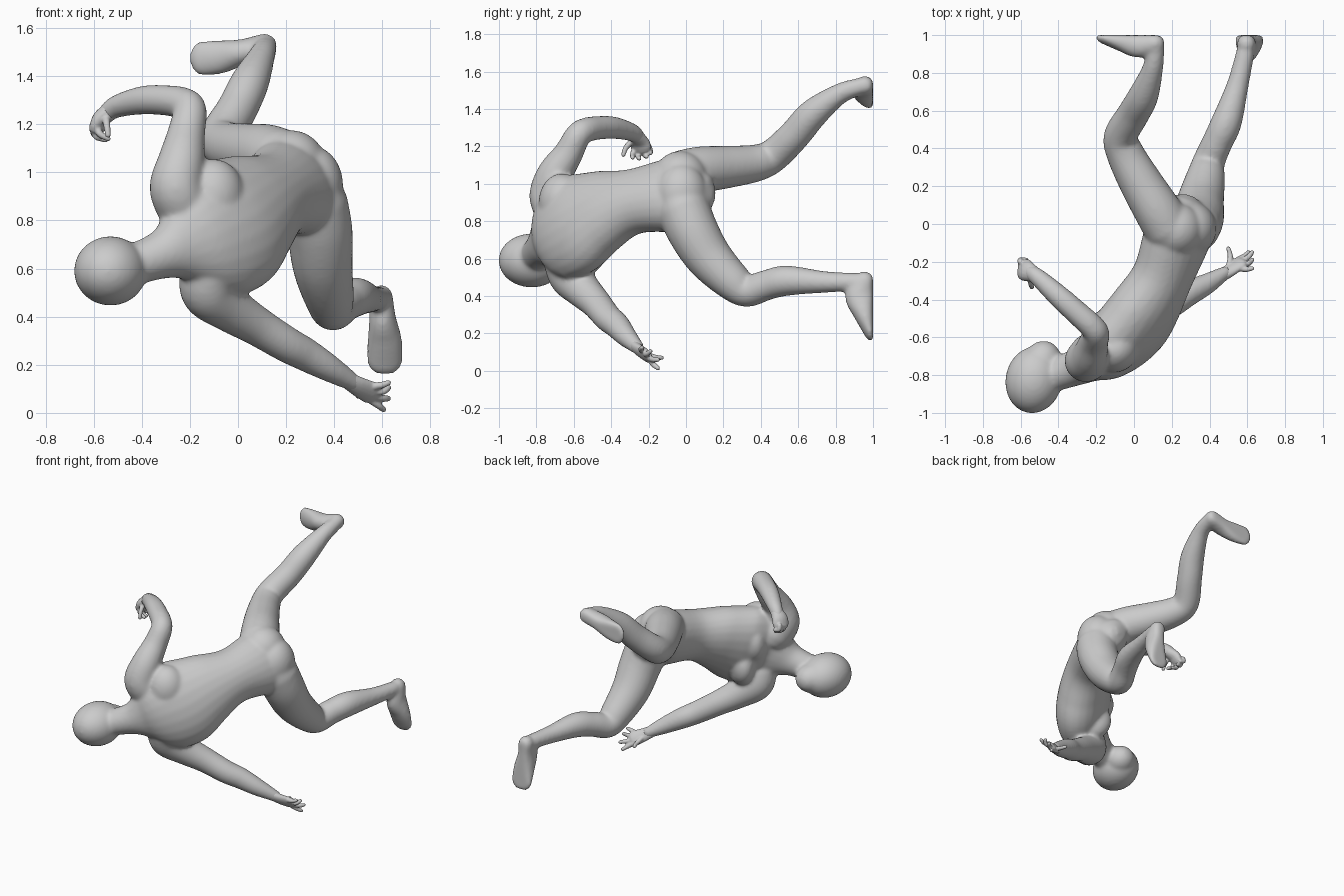
import bpy, bmesh, math
from mathutils import Vector, Matrix


def catmull(a, b, c, d, t):
    return [0.5 * (2*q + (r-p)*t + (2*p-5*q+4*r-s)*t*t + (3*q-p-3*r+s)*t**3)
            for p, q, r, s in zip(a, b, c, d)]


def loft(bm, pts, ref, ref2=None, steps=6, n=24, ymax=None):
    """Round-ended tube through (x, y, z, half_width, half_depth) sections."""
    pts = [tuple(p) if len(p) == 5 else tuple(p) + (p[3],) for p in pts]
    ext = [pts[0]] + pts + [pts[-1]]
    secs = []
    for i in range(len(pts) - 1):
        secs += [catmull(*ext[i:i+4], k / steps) for k in range(steps)]
    secs.append(list(pts[-1]))
    m = len(secs)
    frames = []
    for i, s in enumerate(secs):
        t = (Vector(secs[min(i+1, m-1)][:3]) - Vector(secs[max(i-1, 0)][:3])).normalized()
        r = Vector(ref).lerp(Vector(ref2 or ref), i / (m - 1))
        a = (r - t * r.dot(t)).normalized()
        frames.append((Vector(s[:3]), t, a, t.cross(a), s[3], s[4]))

    def cap(f, sign):
        c, t, a, b, ra, rb = f
        out = []
        for k in (1, 2, 3):
            g = k * math.pi / 2 / 3.4
            out.append((c + t * sign * math.sin(g) * (ra + rb) * 0.5, t, a, b,
                        ra * math.cos(g), rb * math.cos(g)))
        return out
    frames = cap(frames[0], -1)[::-1] + frames + cap(frames[-1], 1)
    rings = []
    for c, t, a, b, ra, rb in frames:
        ring = []
        for k in range(n):
            g = 2 * math.pi * k / n
            p = c + a * ra * math.cos(g) + b * rb * math.sin(g)
            if ymax is not None:
                p.y = min(p.y, ymax)
            ring.append(bm.verts.new(p))
        rings.append(ring)
    for r0, r1 in zip(rings, rings[1:]):
        for k in range(n):
            bm.faces.new((r0[k], r0[(k+1) % n], r1[(k+1) % n], r1[k]))
    bm.faces.new(rings[0][::-1])
    bm.faces.new(rings[-1])


def blob(bm, loc, radii, rot_z=0.0):
    mat = Matrix.Translation(loc) @ Matrix.Rotation(rot_z, 4, 'Z') @ Matrix.Diagonal((*radii, 1))
    bmesh.ops.create_icosphere(bm, subdivisions=4, radius=1, matrix=mat)


def finish(bm, name, voxel, smooth):
    bmesh.ops.recalc_face_normals(bm, faces=bm.faces)
    me = bpy.data.meshes.new(name)
    bm.to_mesh(me)
    bm.free()
    ob = bpy.data.objects.new(name, me)
    bpy.context.collection.objects.link(ob)
    rm = ob.modifiers.new("fuse", 'REMESH')
    rm.mode = 'VOXEL'
    rm.voxel_size = voxel
    rm.use_smooth_shade = True
    sm = ob.modifiers.new("soften", 'SMOOTH')
    sm.factor = 0.5
    sm.iterations = smooth
    return ob


body = bmesh.new()
# torso, pelvis to neck
loft(body, [(.25, .0, .94, .185, .135), (.225, -.08, .94, .212, .16), (.15, -.28, .905, .183, .155),
            (.06, -.44, .85, .24, .17), (-.03, -.57, .785, .29, .175), (-.13, -.675, .74, .265, .15),
            (-.22, -.72, .70, .18, .115), (-.31, -.76, .66, .105, .097), (-.45, -.81, .61, .084, .084)],
     (-.6, 0, .76), (-.3, -.2, .93))
# shoulder blades and chest muscles
blob(body, (-.10, -.665, .90), (.13, .12, .155), .5)
blob(body, (.0, -.62, .63), (.10, .11, .14))
blob(body, (-.12, -.575, .83), (.09, .14, .15), .9)
blob(body, (-.06, -.53, .66), (.09, .14, .14), .9)
# head and jaw
blob(body, (-.53, -.825, .59), (.15, .178, .144), -.2)
blob(body, (-.485, -.73, .595), (.10, .113, .097), -.3)
# buttocks
blob(body, (.305, -.025, .945), (.132, .14, .165))
blob(body, (.22, -.03, 1.03), (.145, .145, .145))
# right arm, raised
loft(body, [(-.22, -.69, .86, .12), (-.255, -.725, .94, .113), (-.235, -.70, 1.05, .097),
            (-.215, -.63, 1.16, .079), (-.20, -.58, 1.255, .07), (-.225, -.54, 1.285, .067),
            (-.29, -.48, 1.298, .064), (-.39, -.39, 1.30, .06), (-.50, -.29, 1.275, .048),
            (-.545, -.255, 1.245, .04)], (.6, -.7, .2))
# left arm, reaching down
loft(body, [(-.12, -.64, .58, .12), (-.12, -.615, .505, .117), (-.03, -.55, .43, .097), (.08, -.48, .36, .082),
            (.2, -.42, .286, .075), (.28, -.37, .243, .07), (.38, -.32, .185, .057),
            (.48, -.26, .125, .037)], (.3, .3, 1))
# right leg
loft(body, [(.18, -.02, 1.05, .13), (.12, .08, 1.075, .125), (.035, .22, 1.09, .114), (-.045, .37, 1.11, .1),
            (-.07, .465, 1.15, .09), (-.005, .58, 1.26, .085), (.05, .68, 1.375, .08),
            (.098, .82, 1.48, .056), (.115, .93, 1.52, .047)], (1, 0, 0))
# left leg
loft(body, [(.315, -.015, .87, .142), (.34, .035, .75, .137), (.352, .12, .61, .125), (.378, .24, .485, .105),
            (.395, .325, .428, .087), (.44, .43, .458, .081), (.49, .54, .482, .081),
            (.55, .74, .475, .058), (.59, .91, .475, .049)], (1, 0, 0))
# right foot, sole on the rear plane
loft(body, [(.11, .955, 1.525, .052, .055), (.02, .945, 1.50, .054, .065),
            (-.07, .965, 1.48, .070, .05), (-.15, .985, 1.473, .072, .036)], (0, 0, 1), ymax=1)
# left foot
loft(body, [(.595, .955, .48, .050, .055), (.60, .93, .40, .055, .08),
            (.61, .955, .30, .072, .057), (.61, .985, .21, .074, .037)], (1, 0, 0), ymax=1)
finish(body, "body", .011, 11)


def hand(name, palm, ref, fingers, r=.0135):
    bm = bmesh.new()
    loft(bm, palm, ref, n=16)
    for f in fingers:
        loft(bm, [(*p, r * s) for p, s in zip(f, (1.25, 1.1, .9))], (.3, .5, .8), n=10, steps=4)
    finish(bm, name, .0055, 3)


# hands: palm sections, then knuckle, joint and tip of each finger
hand("left_hand", [(.45, -.28, .14, .036, .032), (.50, -.25, .11, .044, .028), (.555, -.21, .083, .052, .024)],
     (0, -.6, .8),
     [[(.50, -.23, .10), (.51, -.175, .075), (.50, -.13, .07)],
      [(.55, -.19, .055), (.585, -.17, .03), (.605, -.15, .014)],
      [(.565, -.20, .07), (.605, -.175, .06), (.625, -.15, .06)],
      [(.57, -.215, .09), (.605, -.21, .09), (.626, -.19, .105)],
      [(.56, -.235, .11), (.595, -.24, .115), (.625, -.235, .125)]])
hand("right_hand", [(-.53, -.265, 1.255, .042, .038), (-.565, -.25, 1.225, .055, .036),
                    (-.58, -.24, 1.195, .058, .032)], (.3, .8, 0),
     [[(-.55, -.28, 1.235), (-.545, -.32, 1.195), (-.54, -.335, 1.155)],
      [(-.585, -.27, 1.19), (-.575, -.285, 1.16), (-.54, -.285, 1.14)],
      [(-.595, -.245, 1.18), (-.59, -.255, 1.15), (-.55, -.25, 1.135)],
      [(-.60, -.22, 1.185), (-.595, -.22, 1.155), (-.56, -.21, 1.145)],
      [(-.60, -.20, 1.20), (-.60, -.19, 1.175), (-.57, -.19, 1.165)]])
